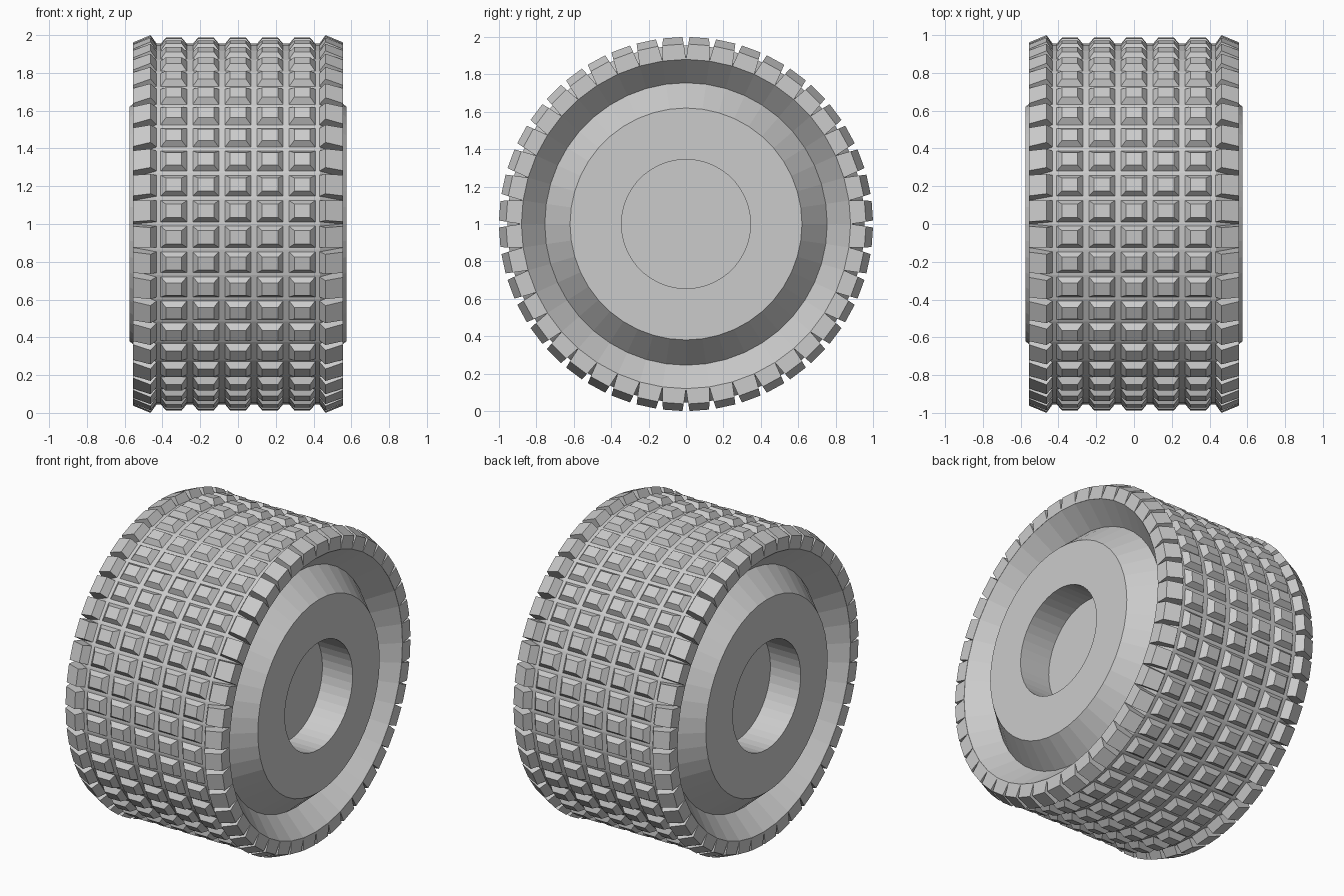
import bpy, bmesh
from math import sin, cos, pi

if "Cube" in bpy.data.objects:
    bpy.data.objects.remove(bpy.data.objects["Cube"])

N = 44                      # tread rows around the wheel
PITCH = 2 * pi / N


def pt(x, r, a):
    """Point at distance x along the axle, radius r, angle a."""
    return (x, r * cos(a), 1 + r * sin(a))


def finish(name, bm):
    bmesh.ops.recalc_face_normals(bm, faces=bm.faces)
    me = bpy.data.meshes.new(name)
    bm.to_mesh(me)
    bm.free()
    ob = bpy.data.objects.new(name, me)
    bpy.context.collection.objects.link(ob)
    return ob


# tyre body with recessed sidewall and hub pocket, lathed around the axle
half = [(0.36, 0.345), (0.575, 0.345), (0.575, 0.62), (0.42, 0.755),
        (0.555, 0.88), (0.535, 0.89), (0.435, 0.955)]
profile = half + [(-x, r) for x, r in reversed(half)]
bm = bmesh.new()
rings = [[bm.verts.new(pt(x, r, i * PITCH)) for i in range(N)] for x, r in profile]
for a, b in zip(rings, rings[1:]):
    for i in range(N):
        j = (i + 1) % N
        bm.faces.new((a[i], a[j], b[j], b[i]))
bm.faces.new(rings[0])
bm.faces.new(rings[-1])
finish("wheel_body", bm)

# raised tread blocks: five columns of low frustums
bm = bmesh.new()
for i in range(N):
    mid = (i + 0.5) * PITCH
    for c in range(-2, 3):
        x = c * 0.17
        loops = []
        for hx, ha, r in ((0.073, 0.44, 0.95), (0.042, 0.25, 0.987)):
            loops.append([bm.verts.new(pt(x + sx * hx, r, mid + sa * ha * PITCH))
                          for sx, sa in ((-1, -1), (1, -1), (1, 1), (-1, 1))])
        lo, hi = loops
        bm.faces.new(hi)
        for k in range(4):
            n = (k + 1) % 4
            bm.faces.new((lo[k], lo[n], hi[n], hi[k]))
        bm.faces.new(lo[::-1])
finish("tread_blocks", bm)

# shoulder lugs: tapered toward the rim so the gaps are V shaped
section = [(0.42, 0.94), (0.463, 1.0), (0.555, 0.962), (0.556, 0.88), (0.43, 0.88)]
bm = bmesh.new()
for side in (-1, 1):
    for i in range(N):
        mid = (i + 0.5) * PITCH
        ends = []
        for s in (-1, 1):
            ends.append([bm.verts.new(pt(side * x, r, mid + s * PITCH *
                         (0.5 - 0.13 * (r - 0.88) / 0.12))) for x, r in section])
        a, b = ends
        bm.faces.new(a)
        bm.faces.new(b[::-1])
        for k in range(len(section)):
            n = (k + 1) % len(section)
            bm.faces.new((a[k], b[k], b[n], a[n]))
finish("shoulder_lugs", bm)
